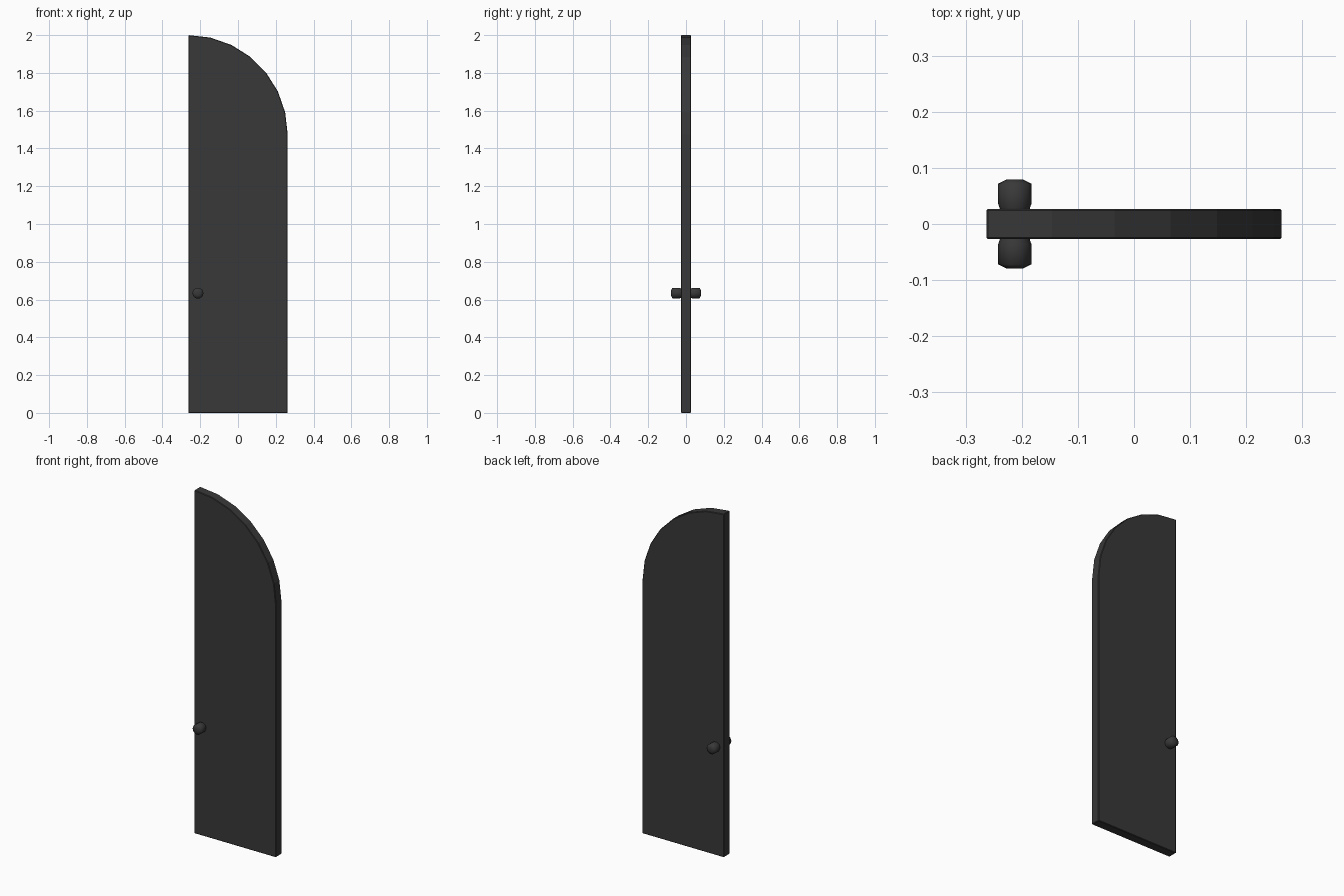
import bpy, bmesh, math

if "Cube" in bpy.data.objects:
    bpy.data.objects.remove(bpy.data.objects["Cube"])

HALF_W, HALF_T, TOP = 0.263, 0.027, 2.0
ARC_R, ARC_SEGS = 2 * HALF_W, 7


def make_object(name, bm):
    bmesh.ops.recalc_face_normals(bm, faces=bm.faces)
    mesh = bpy.data.meshes.new(name)
    bm.to_mesh(mesh)
    bm.free()
    obj = bpy.data.objects.new(name, mesh)
    bpy.context.collection.objects.link(obj)
    mat = bpy.data.materials.get("dark_grey") or bpy.data.materials.new("dark_grey")
    mat.diffuse_color = (0.04, 0.04, 0.04, 1)
    mat.use_nodes = True
    mat.node_tree.nodes["Principled BSDF"].inputs["Base Color"].default_value = mat.diffuse_color
    mesh.materials.append(mat)
    return obj


# Door leaf: rectangle with a quarter-circle top, extruded and lightly bevelled
outline = [(-HALF_W, 0), (HALF_W, 0)]
for i in range(ARC_SEGS + 1):
    a = math.pi / 2 * i / ARC_SEGS
    outline.append((-HALF_W + ARC_R * math.cos(a), TOP - ARC_R + ARC_R * math.sin(a)))
bm = bmesh.new()
face = bm.faces.new([bm.verts.new((x, -HALF_T, z)) for x, z in outline])
ext = bmesh.ops.extrude_face_region(bm, geom=[face])
bmesh.ops.translate(bm, vec=(0, 2 * HALF_T, 0),
                    verts=[v for v in ext["geom"] if isinstance(v, bmesh.types.BMVert)])
door = make_object("door_leaf", bm)
bev = door.modifiers.new("edge_bevel", "BEVEL")
bev.width, bev.segments = 0.003, 1
bev.angle_limit = math.radians(30)


# Knobs: short turned profile (radius, distance from door centre) on each face
def knob(name, side, sides=10):
    profile = [(0.026, 0.022), (0.027, 0.029), (0.0297, 0.036),
               (0.0297, 0.072), (0.014, 0.0795)]
    bm = bmesh.new()
    rings = []
    for r, y in profile:
        rings.append([bm.verts.new((-0.2125 + r * math.cos(2 * math.pi * k / sides),
                                    side * y,
                                    0.634 + r * math.sin(2 * math.pi * k / sides)))
                      for k in range(sides)])
    for a, b in zip(rings, rings[1:]):
        for k in range(sides):
            n = (k + 1) % sides
            bm.faces.new((a[k], a[n], b[n], b[k]))
    bm.faces.new(rings[0])
    bm.faces.new(rings[-1])
    obj = make_object(name, bm)
    for p in obj.data.polygons:
        p.use_smooth = True
    return obj


knob("front_knob", -1)
knob("back_knob", 1)
